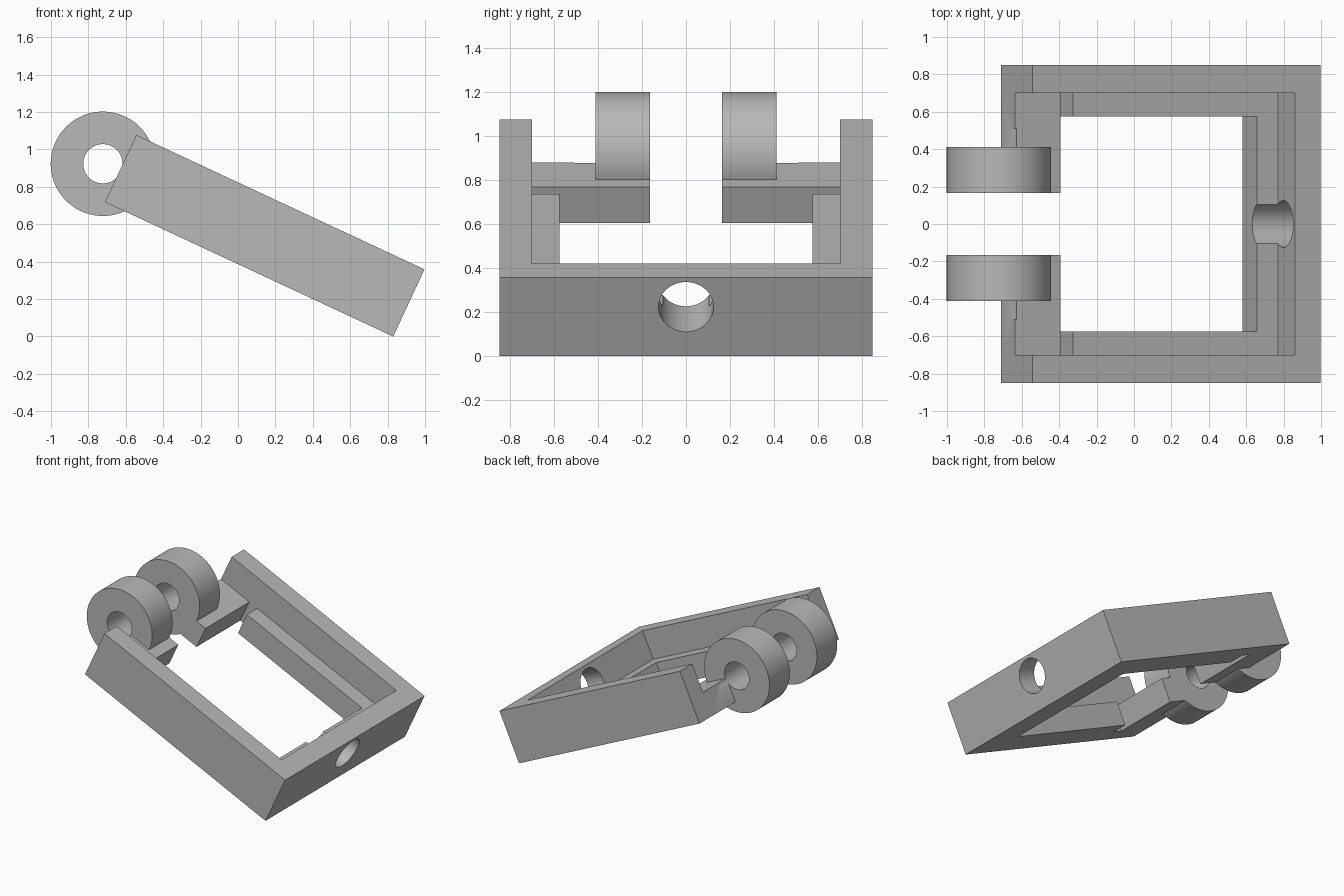
import bpy, bmesh, math
from mathutils import Matrix, Vector

if "Cube" in bpy.data.objects:
    bpy.data.objects.remove(bpy.data.objects["Cube"])

# Tilted frame of reference: x along the frame, z out of its top
TILT = Matrix.Translation((-0.711, 0, 0.718)) @ Matrix.Rotation(math.radians(25), 4, 'Y')
LENGTH, HEIGHT, HALF_W, WALL = 1.70, 0.396, 0.85, 0.15
LEDGE_H, LEDGE_W = 0.18, 0.125
PIVOT = Vector((-0.097, 0, 0.181))

grey = bpy.data.materials.new("plain grey")
grey.use_nodes = True
colour = (0.48, 0.48, 0.48, 1)
grey.diffuse_color = colour
grey.node_tree.nodes["Principled BSDF"].inputs["Base Color"].default_value = colour


def add_object(name, bm):
    bmesh.ops.recalc_face_normals(bm, faces=bm.faces)
    mesh = bpy.data.meshes.new(name)
    bm.to_mesh(mesh)
    bm.free()
    mesh.materials.append(grey)
    obj = bpy.data.objects.new(name, mesh)
    obj.matrix_world = TILT
    bpy.context.collection.objects.link(obj)
    return obj


def prism(name, outline, height):
    """Extrude a plan outline upwards from the underside."""
    bm = bmesh.new()
    face = bm.faces.new([bm.verts.new((x, y, 0)) for x, y in outline])
    new = bmesh.ops.extrude_face_region(bm, geom=[face])["geom"]
    verts = [v for v in new if isinstance(v, bmesh.types.BMVert)]
    bmesh.ops.translate(bm, vec=(0, 0, height), verts=verts)
    return add_object(name, bm)


def cylinder(name, centre, radius, depth, axis):
    bm = bmesh.new()
    turn = Matrix.Rotation(math.pi / 2, 4, 'X' if axis == 'Y' else 'Y')
    bmesh.ops.create_cone(bm, cap_ends=True, segments=96, radius1=radius, radius2=radius,
                          depth=depth, matrix=Matrix.Translation(centre) @ turn)
    return add_object(name, bm)


def u_shape(start, end, half, side, back):
    """Plan of a U that is open towards the hinge."""
    return [(start, -half), (end, -half), (end, half), (start, half),
            (start, half - side), (end - back, half - side),
            (end - back, side - half), (start, side - half)]


def cut(obj, cutter):
    mod = obj.modifiers.new("bore", 'BOOLEAN')
    mod.operation = 'DIFFERENCE'
    mod.solver = 'EXACT'
    mod.object = cutter
    select(obj)
    bpy.ops.object.modifier_apply(modifier=mod.name)


def select(obj):
    bpy.ops.object.select_all(action='DESELECT')
    obj.select_set(True)
    bpy.context.view_layer.objects.active = obj


# Outer walls and the low inner ledge
inner = HALF_W - WALL
walls = prism("frame_walls", u_shape(0, LENGTH, HALF_W, WALL, WALL), HEIGHT)
ledge = prism("inner_ledge", u_shape(0.34, LENGTH - WALL, inner, LEDGE_W, LEDGE_W), LEDGE_H)

# Hinge arms and knuckles, one of each per side
hinges = []
for side, s in (("left", 1), ("right", -1)):
    near, far = s * 0.165, s * inner
    arm = prism(side + "_hinge_arm", [(0, near), (0.266, near), (0.266, far), (0, far)], LEDGE_H)
    knuckle = cylinder(side + "_hinge_knuckle", PIVOT + Vector((0, s * 0.289, 0)), 0.279, 0.248, 'Y')
    hinges += [arm, knuckle]

# Bores: hinge pin hole and round hole in the end wall
pin_cutter = cylinder("pin_cutter", PIVOT, 0.105, 1.02, 'Y')
end_cutter = cylinder("end_hole_cutter", (1.55, 0, 0.247), 0.125, 0.6, 'X')
for part in hinges:
    cut(part, pin_cutter)
for part in (walls, ledge):
    cut(part, end_cutter)
for cutter in (pin_cutter, end_cutter):
    bpy.data.objects.remove(cutter)

# Smooth round surfaces, sharp corners
for part in hinges + [walls, ledge]:
    select(part)
    bpy.ops.object.shade_smooth_by_angle(angle=math.radians(30))
